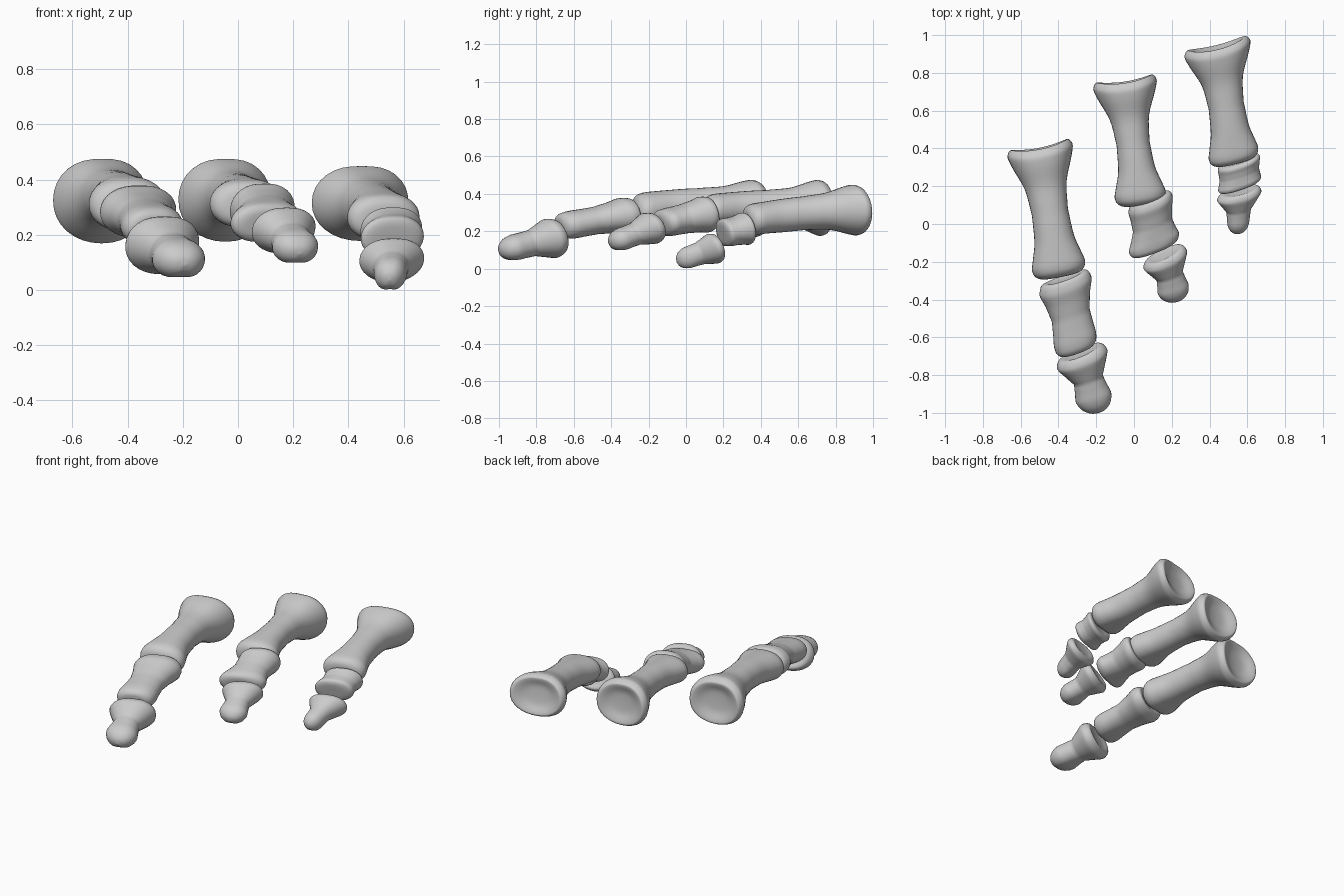
import bpy, bmesh
from math import sin, cos, pi, exp
from mathutils import Vector

if "Cube" in bpy.data.objects:
    bpy.data.objects.remove(bpy.data.objects["Cube"])

SEG, STEPS = 32, 4

# Bone outlines: (position along bone, blend 0=base 1=waist 2=head, ring scale)
PROXIMAL = [(.04, 0, .03), (.035, 0, .45), (.01, 0, .78), (.015, 0, .91), (.065, 0, 1),
            (.14, .2, 1), (.3, .8, 1), (.5, 1, 1), (.7, 1.2, 1), (.82, 1.65, 1),
            (.91, 2, 1), (.96, 2, .93), (.99, 2, .72), (1, 2, .4), (1, 2, .03)]
MIDDLE = [(.03, 0, .03), (.025, 0, .45), (.005, 0, .76), (.04, 0, .92), (.14, 0, 1),
          (.3, .55, 1), (.5, 1, 1), (.68, 1.5, 1), (.83, 2, 1), (.93, 2, .93),
          (.985, 2, .72), (1, 2, .4), (1, 2, .03)]
DISTAL = [(.03, 0, .03), (.025, 0, .45), (.005, 0, .76), (.05, 0, .92), (.14, 0, 1),
          (.3, .5, 1), (.45, 1, 1), (.6, 1.5, 1), (.75, 2, 1), (.88, 2, .82),
          (.97, 2, .45), (1, 2, .03)]


def smooth_rows(rows):
    """Catmull-Rom through the outline rows."""
    out = []
    for i in range(len(rows) - 1):
        p = [rows[max(0, min(len(rows) - 1, i + k))] for k in (-1, 0, 1, 2)]
        for s in range(STEPS):
            t = s / STEPS
            out.append([.5 * (2 * b + (c - a) * t + (2 * a - 5 * b + 4 * c - d) * t * t
                              + (3 * b - a - 3 * c + d) * t ** 3)
                        for a, b, c, d in zip(*p)])
    return out + [list(rows[-1])]


def spow(v, e):
    return (1 if v >= 0 else -1) * abs(v) ** e


def bone(name, outline, start, end, sizes, slope, bump=0.0, horn=.06, end_slope=None):
    """sizes: (half width, half height) at base, waist and head."""
    start, end = Vector(start), Vector(end)
    axis = (end - start).normalized()
    end_slope = slope if end_slope is None else end_slope
    bm = bmesh.new()
    rings = []
    for t, m, sc in smooth_rows(outline):
        m = max(0, min(2, m))
        i = min(1, int(m))
        w, h = [a + (b - a) * (m - i) for a, b in zip(sizes[i], sizes[i + 1])]
        side = Vector((1, slope + (end_slope - slope) * t, 0)).normalized()
        up = side.cross(Vector((0, axis.y, axis.z))).normalized()
        up = up if up.z > 0 else -up
        mid = start.lerp(end, t) + Vector((0, 0, bump * sin(pi * max(0, min(1, t)))))
        ends = abs(m - 1)
        ring = []
        for k in range(SEG):
            a = 2 * pi * k / SEG
            u, v = spow(cos(a), .95), spow(sin(a), .95)
            # groove between the two knuckle lobes, only under the head
            groove = .13 * max(0, m - 1) * exp(-(u / .4) ** 2) if v < 0 else \
                .04 * ends * exp(-(u / .4) ** 2)
            flare = -horn * max(0, 1 - m) * w * (u * sc) ** 2
            ring.append(bm.verts.new(mid + side * u * w * sc
                                     + up * v * h * sc * (1 - groove) + axis * flare))
        rings.append(ring)
    for r, q in zip(rings, rings[1:]):
        for k in range(SEG):
            n = (k + 1) % SEG
            bm.faces.new((r[k], r[n], q[n], q[k]))
    bm.faces.new(rings[0])
    bm.faces.new(rings[-1])
    bmesh.ops.recalc_face_normals(bm, faces=bm.faces)
    for f in bm.faces:
        f.smooth = True
    me = bpy.data.meshes.new(name)
    bm.to_mesh(me)
    bm.free()
    ob = bpy.data.objects.new(name, me)
    bpy.context.collection.objects.link(ob)


# Inner (longest reaching) toe
bone("inner_toe_proximal", PROXIMAL, (-.50, .405, .32), (-.39, -.28, .30),
     [(.176, .156), (.097, .09), (.143, .102)], .2, .03, .16)
bone("inner_toe_middle", MIDDLE, (-.37, -.285, .295), (-.30, -.68, .22),
     [(.146, .098), (.106, .074), (.118, .08)], .36)
bone("inner_toe_distal", DISTAL, (-.285, -.68, .175), (-.19, -1.0, .09),
     [(.143, .11), (.08, .072), (.097, .074)], .42, end_slope=.25)

# Central toe
bone("central_toe_proximal", PROXIMAL, (-.05, .755, .325), (.04, .10, .305),
     [(.17, .153), (.088, .085), (.136, .092)], .15, .02, .16)
bone("central_toe_middle", MIDDLE, (.085, .135, .30), (.11, -.145, .235),
     [(.125, .1), (.11, .08), (.142, .08)], .38)
bone("central_toe_distal", DISTAL, (.158, -.16, .23), (.225, -.41, .13),
     [(.125, .09), (.073, .062), (.085, .064)], .48, end_slope=.25)

# Outer (shortest) toe
bone("outer_toe_proximal", PROXIMAL, (.44, .94, .318), (.535, .32, .255),
     [(.18, .139), (.095, .09), (.135, .09)], .25, .01, .16)
bone("outer_toe_middle", MIDDLE, (.555, .335, .22), (.56, .19, .185),
     [(.118, .09), (.11, .078), (.12, .082)], .33)
bone("outer_toe_distal", DISTAL, (.558, .175, .12), (.55, -.05, .035),
     [(.12, .085), (.066, .062), (.058, .062)], .25, end_slope=.05)
